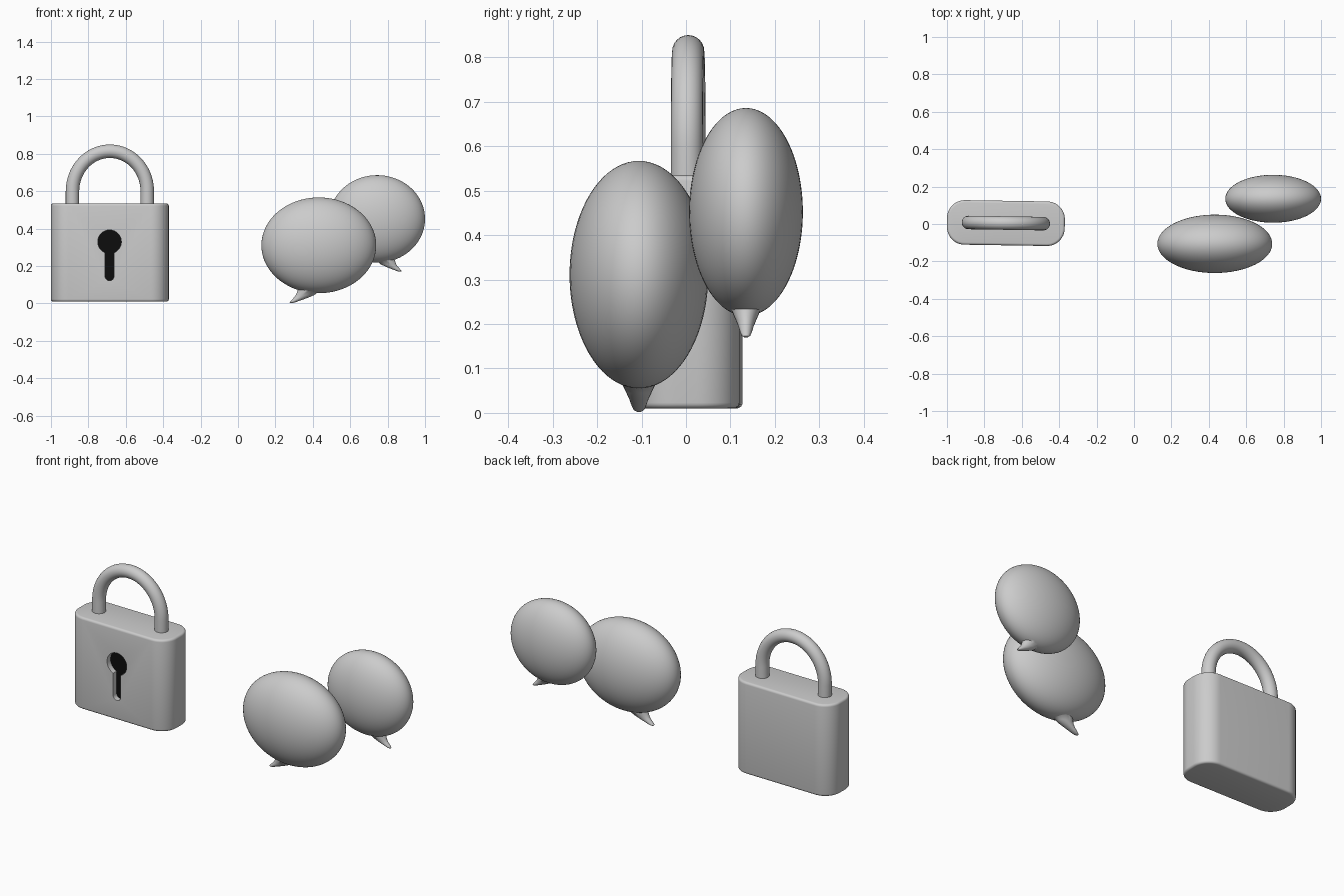
import bpy, bmesh, math
from mathutils import Vector

if "Cube" in bpy.data.objects:
    bpy.data.objects.remove(bpy.data.objects["Cube"])

LOCK = Vector((-0.685, 0.005, 0.0))   # padlock axis
TURN = math.radians(-0.9)             # padlock sits slightly turned


def make_object(name, bm, loc=(0, 0, 0), rot=0.0):
    bmesh.ops.recalc_face_normals(bm, faces=bm.faces)
    mesh = bpy.data.meshes.new(name)
    bm.to_mesh(mesh)
    bm.free()
    ob = bpy.data.objects.new(name, mesh)
    bpy.context.collection.objects.link(ob)
    ob.location = loc
    ob.rotation_euler.z = rot
    return ob


def select(ob):
    bpy.ops.object.select_all(action='DESELECT')
    ob.select_set(True)
    bpy.context.view_layer.objects.active = ob


def smooth(ob, angle=35):
    select(ob)
    bpy.ops.object.shade_smooth_by_angle(angle=math.radians(angle))


def boolean(ob, tool, operation):
    mod = ob.modifiers.new(operation.title(), 'BOOLEAN')
    mod.operation, mod.object, mod.solver = operation, tool, 'EXACT'
    select(ob)
    bpy.ops.object.modifier_apply(modifier=mod.name)
    bpy.data.objects.remove(tool, do_unlink=True)


def loft(bm, rings):
    rows = [[bm.verts.new(p) for p in ring] for ring in rings]
    n = len(rows[0])
    for a, b in zip(rows, rows[1:]):
        for i in range(n):
            bm.faces.new((a[i], a[(i + 1) % n], b[(i + 1) % n], b[i]))
    bm.faces.new(rows[0])
    bm.faces.new(rows[-1])


# Padlock body: rounded outline lofted upward with softened rims
def body_ring(z, inset):
    pts = []
    rx, ry = 0.095, 0.095
    for k, (sx, sy) in enumerate(((1, 1), (-1, 1), (-1, -1), (1, -1))):
        for i in range(13):
            a = math.pi / 2 * (k + i / 12)
            pts.append((sx * (0.315 - rx) + (rx - inset) * math.cos(a),
                        sy * (0.119 - ry) + (ry - inset) * math.sin(a), z))
    return pts


R, BOTTOM, TOP = 0.013, 0.01, 0.535
steps = [math.pi / 2 * i / 4 for i in range(5)]
rings = [body_ring(BOTTOM + R * (1 - math.cos(a)), R * (1 - math.sin(a))) for a in steps]
rings += [body_ring(TOP - R * (1 - math.sin(a)), R * (1 - math.cos(a))) for a in steps]
bm = bmesh.new()
loft(bm, rings)
body = make_object("lock_body", bm, LOCK, TURN)


# Keyhole: circle over a round-ended slot
def keyhole(name, y0, y1):
    r, w, zc, zs = 0.063, 0.024, 0.33, 0.146
    gap = math.asin(w / r)
    pts = []
    for i in range(41):
        a = -math.pi / 2 + gap + (2 * math.pi - 2 * gap) * i / 40
        pts.append((r * math.cos(a), zc + r * math.sin(a)))
    for i in range(13):
        a = math.pi + math.pi * i / 12
        pts.append((w * math.cos(a), zs + w * math.sin(a)))
    bm = bmesh.new()
    loft(bm, [[(x, y, z) for x, z in pts] for y in (y0, y1)])
    return make_object(name, bm, LOCK, TURN)


boolean(body, keyhole("keyhole_cutter", -0.2, -0.084), 'DIFFERENCE')
smooth(body)
black = bpy.data.materials.new("black")
black.diffuse_color = (0.004, 0.004, 0.004, 1)
black.use_nodes = True
black.node_tree.nodes["Principled BSDF"].inputs["Base Color"].default_value = black.diffuse_color
plate = keyhole("keyhole_floor", -0.088, -0.083)
plate.data.materials.append(black)

# Shackle: round bar swept along an arch
bm = bmesh.new()
path = [(0.2, 0.50), (0.2, 0.55)]
path += [(0.2 * math.cos(math.pi * i / 40), 0.6 + 0.214 * math.sin(math.pi * i / 40)) for i in range(41)]
path += [(-0.2, 0.55), (-0.2, 0.50)]
rings = []
for i, (x, z) in enumerate(path):
    p, q = path[max(i - 1, 0)], path[min(i + 1, len(path) - 1)]
    t = Vector((q[0] - p[0], q[1] - p[1])).normalized()
    rings.append([(x + 0.036 * math.cos(a) * t.y, 0.036 * math.sin(a), z - 0.036 * math.cos(a) * t.x)
                  for a in (2 * math.pi * k / 24 for k in range(24))])
loft(bm, rings)
smooth(make_object("shackle", bm, LOCK, TURN))

# Speech bubbles: ellipsoid with a curved tail (z, left, right, half depth)
TAIL = [(-1.205, -0.50, -0.46, 0.03), (-1.19, -0.51, -0.41, 0.075),
        (-1.16, -0.49, -0.34, 0.10), (-1.10, -0.44, -0.20, 0.135),
        (-1.04, -0.40, -0.08, 0.18), (-0.95, -0.37, 0.02, 0.25),
        (-0.80, -0.33, 0.10, 0.30)]


def bubble(name, centre, size, side):
    def place(bm):
        for v in bm.verts:
            v.co = Vector((v.co.x * size[0], v.co.y * size[1], v.co.z * size[2]))
    bm = bmesh.new()
    bmesh.ops.create_uvsphere(bm, u_segments=64, v_segments=40, radius=1)
    place(bm)
    ob = make_object(name, bm, centre)
    bm = bmesh.new()
    loft(bm, [[(side * ((l + r) / 2 + (r - l) / 2 * math.cos(a)), d * math.sin(a), z)
               for a in (2 * math.pi * k / 24 for k in range(24))] for z, l, r, d in TAIL])
    place(bm)
    boolean(ob, make_object(name + "_tail", bm, centre), 'UNION')
    smooth(ob, 60)


bubble("front_bubble", (0.432, -0.106, 0.311), (0.307, 0.156, 0.256), 1)
bubble("rear_bubble", (0.744, 0.135, 0.452), (0.256, 0.128, 0.234), -1)
